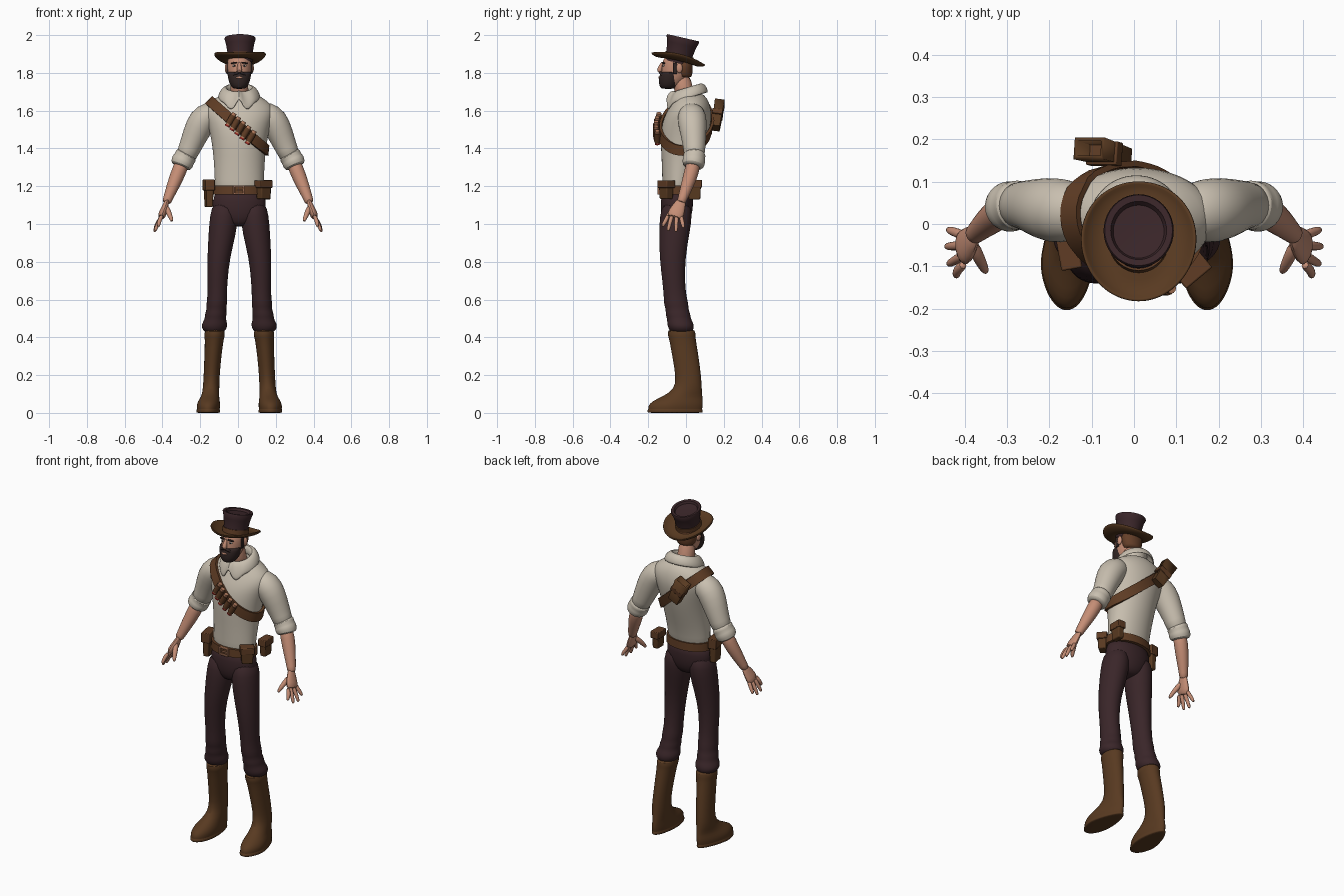
import bpy, bmesh, math
from math import sin, cos, pi, radians
from mathutils import Vector, Matrix
from mathutils.bvhtree import BVHTree

if "Cube" in bpy.data.objects:
    bpy.data.objects.remove(bpy.data.objects["Cube"], do_unlink=True)


def material(name, *rgb):
    m = bpy.data.materials.new(name)
    m.use_nodes = True
    m.diffuse_color = (*rgb, 1)
    m.node_tree.nodes["Principled BSDF"].inputs["Base Color"].default_value = (*rgb, 1)
    return m


SHIRT = material("cream_cloth", .58, .52, .43)
SKIN = material("skin", .56, .27, .18)
LEATHER = material("brown_leather", .098, .042, .015)
STRAP = material("red_brown_leather", .115, .046, .018)
DARK = material("dark_plum_cloth", .042, .019, .022)
BEARD = material("dark_beard", .03, .018, .017)
HAIR = material("brown_hair", .13, .05, .022)
RED = material("red_shell", .35, .02, .015)
COPPER = material("copper", .45, .2, .11)
WHITE = material("eye_white", .6, .55, .5)


def finish(name, bm, mat, sub=0, bevel=0, solid=0, offset=1, angle=50):
    """Turn a bmesh into a smooth-shaded object with its modifiers."""
    bmesh.ops.recalc_face_normals(bm, faces=bm.faces)
    me = bpy.data.meshes.new(name)
    bm.to_mesh(me)
    bm.free()
    me.materials.append(mat)
    ob = bpy.data.objects.new(name, me)
    bpy.context.collection.objects.link(ob)
    bpy.ops.object.select_all(action='DESELECT')
    ob.select_set(True)
    bpy.context.view_layer.objects.active = ob
    bpy.ops.object.shade_smooth_by_angle(angle=radians(angle))
    if solid:
        m = ob.modifiers.new("thickness", 'SOLIDIFY')
        m.thickness, m.offset = solid, offset
    if bevel:
        m = ob.modifiers.new("soft_edges", 'BEVEL')
        m.width, m.segments = bevel, 2
    if sub:
        m = ob.modifiers.new("smooth", 'SUBSURF')
        m.levels = m.render_levels = sub
    return ob


def skin(name, loops, mat, caps=True, closed=False, **kw):
    """Bridge a list of closed point loops."""
    bm = bmesh.new()
    rows = [[bm.verts.new(p) for p in lp] for lp in loops]
    n = len(rows[0])
    for a, b in zip(rows, rows[1:] + rows[:1] if closed else rows[1:]):
        for i in range(n):
            bm.faces.new((a[i], a[(i + 1) % n], b[(i + 1) % n], b[i]))
    if caps and not closed:
        bm.faces.new(rows[0])
        bm.faces.new(rows[-1])
    return finish(name, bm, mat, **kw)


def loft(name, rings, mat, cx=0, side=1, n=20, sub=1, **kw):
    """Level ellipses (x, y, z, rx, ry)."""
    turn = [2 * pi * i / n for i in range(n)]
    return skin(name, [[(cx + side * (x + rx * cos(a)), y + ry * sin(a), z) for a in turn]
                       for x, y, z, rx, ry in rings], mat, sub=sub, **kw)


def tube(name, pts, mat, side=1, n=12, flat=1, sub=1):
    """Round limb along points (x, y, z, r)."""
    c = [Vector((side * p[0], p[1], p[2])) for p in pts]
    loops = []
    for i, p in enumerate(pts):
        t = (c[min(i + 1, len(c) - 1)] - c[max(i - 1, 0)]).normalized()
        v = (Vector((0, 1, 0)) - t * t.y).normalized()
        u = v.cross(t)
        loops.append([c[i] + p[3] * (u * cos(a) * flat + v * sin(a))
                      for a in (2 * pi * k / n for k in range(n))])
    return skin(name, loops, mat, sub=sub)


def box(name, at, size, mat, rot=(0, 0, 0), bevel=.006, taper=1, open_top=False):
    bm = bmesh.new()
    bmesh.ops.create_cube(bm, size=1, matrix=Matrix.Diagonal((*size, 1)))
    for v in bm.verts:
        if v.co.z < 0:
            v.co.x *= taper
            v.co.y *= taper
    if open_top:
        bmesh.ops.delete(bm, geom=[f for f in bm.faces if f.normal.z > .9], context='FACES')
    ob = finish(name, bm, mat, bevel=0 if open_top else bevel,
                solid=.012 if open_top else 0, offset=-1, angle=30)
    ob.location, ob.rotation_euler = at, [radians(r) for r in rot]
    return ob


def ball(name, at, size, mat):
    bm = bmesh.new()
    bmesh.ops.create_uvsphere(bm, u_segments=16, v_segments=10, radius=1,
                              matrix=Matrix.Translation(at) @ Matrix.Diagonal((*size, 1)))
    return finish(name, bm, mat)


# Shirt body
torso = loft("shirt_body", [
    (0, -.045, 1.17, .126, .08), (0, -.042, 1.2, .13, .083), (0, -.035, 1.27, .132, .092),
    (0, -.022, 1.36, .137, .108), (0, -.01, 1.46, .15, .127), (0, .004, 1.54, .172, .13),
    (0, .015, 1.59, .188, .12), (0, .022, 1.63, .175, .105), (0, .025, 1.665, .13, .088),
    (0, .015, 1.7, .07, .066)], SHIRT, cx=.007, n=28)

# Turned-down collar with two points at the front
collar = []
for r, z in ((.062, 1.675), (.06, 1.705), (.07, 1.722), (.088, 1.712), (.104, 1.688), (.11, 1.662)):
    loop = []
    for i in range(40):
        a = 2 * pi * i / 40
        x, y = r * cos(a), .006 + r * .98 * sin(a)
        d = abs((a - 1.5 * pi + pi) % (2 * pi) - pi)
        drop = .035 * max(0, 1 - abs(d - .42) / .4) - .04 * max(0, 1 - d / .2)
        loop.append((x + .006, y, z + .3 * y - drop * max(0, (r - .07) / .04)))
    collar.append(loop)
skin("collar", collar, SHIRT, caps=False, solid=.008, offset=0, sub=1)

# Sleeves, forearms and hands
for s, word in ((1, "left"), (-1, "right")):
    tube(word + "_sleeve", [(.1, .025, 1.585, .055), (.15, .03, 1.58, .074), (.19, .032, 1.55, .08),
         (.228, .04, 1.47, .069), (.258, .045, 1.395, .058), (.285, .043, 1.34, .056)], SHIRT, s, 16)
    tube(word + "_rolled_cuff", [(.268, .045, 1.375, .052), (.274, .045, 1.365, .062), (.285, .043, 1.345, .057),
         (.291, .042, 1.335, .063), (.304, .038, 1.308, .058), (.306, .037, 1.303, .044)], SHIRT, s, 16)
    tube(word + "_forearm", [(.285, .043, 1.35, .038), (.312, .032, 1.28, .042), (.345, .005, 1.2, .035),
         (.373, -.02, 1.13, .025), (.38, -.028, 1.11, .025)], SKIN, s)
    tube(word + "_palm", [(.372, -.02, 1.13, .024), (.383, -.034, 1.1, .033), (.397, -.052, 1.06, .046),
         (.41, -.062, 1.03, .043)], SKIN, s, flat=.48)
    for k, (tx, ty, tz) in enumerate(((.42, -.122, .985), (.437, -.094, .962),
                                      (.442, -.053, .957), (.438, -.014, .978))):
        by = -.094 + .022 * k
        tube(f"{word}_finger_{k + 1}", [(.4, by, 1.05, .012), (.418, by * .5 + ty * .5, 1.015, .0125),
             (tx, ty, tz + .01, .01), (tx, ty, tz, .006)], SKIN, s, 8)
    tube(word + "_thumb", [(.382, -.045, 1.095, .017), (.367, -.08, 1.06, .016), (.354, -.105, 1.03, .012),
         (.349, -.115, 1.012, .007)], SKIN, s, 8)

# Trousers and boots
loft("trouser_seat", [(0, -.045, 1.19, .127, .082), (0, -.048, 1.12, .145, .087), (0, -.05, 1.06, .142, .086),
                      (0, -.052, 1.01, .1, .07), (0, -.055, .985, .05, .045)], DARK, cx=.007)
for s, word in ((1, "left"), (-1, "right")):
    loft(word + "_trouser_leg", [
        (.078, -.05, 1.12, .06, .07), (.08, -.052, 1.05, .076, .088), (.09, -.062, .95, .074, .081),
        (.11, -.072, .82, .06, .069), (.116, -.066, .7, .054, .06), (.117, -.058, .62, .051, .06),
        (.12, -.052, .575, .056, .066), (.121, -.047, .55, .051, .06), (.125, -.042, .52, .059, .067),
        (.127, -.038, .5, .055, .063), (.13, -.03, .475, .067, .07), (.133, -.027, .455, .069, .07),
        (.132, -.024, .435, .058, .062), (.132, -.024, .425, .045, .05)], DARK, .007, s)
    boot = loft(word + "_boot", [
        (.13, -.024, .44, .046, .064), (.13, -.024, .435, .053, .073), (.131, -.022, .405, .055, .074),
        (.132, -.02, .398, .05, .07), (.14, -.003, .3, .045, .07), (.147, .014, .19, .042, .067),
        (.15, .012, .125, .044, .072), (.158, -.02, .085, .053, .107), (.163, -.046, .062, .062, .136),
        (.165, -.056, .035, .066, .146), (.165, -.057, .018, .062, .142), (.165, -.058, .016, .066, .147),
        (.165, -.058, .002, .066, .147), (.165, -.058, 0, .064, .145)], LEATHER, .007, s, n=28)
    for v in boot.data.vertices:          # narrow heel, outward toe
        if v.co.z < .1:
            k = max(0, min(1, (v.co.y + .1) / .18))
            mid = .007 + s * (.166 - .016 * k)
            v.co.x = mid + (v.co.x - .007 - s * .165) * (1 - .3 * k)

# Belt, buckle and pouches
loft("belt", [(0, -.045, z, .134 + d, .088 + d) for z, d in
              ((1.155, 0), (1.155, .008), (1.203, .006), (1.203, 0))], STRAP, cx=.007, n=32, sub=0)
for dx, dz, w, h in ((-.026, 0, .009, .046), (.026, 0, .009, .046), (0, .02, .06, .008), (0, -.02, .06, .008)):
    box("buckle_bar", (.005 + dx, -.144, 1.18 + dz), (w, .012, h), COPPER, bevel=.002)
box("buckle_tongue", (.01, -.146, 1.18), (.036, .008, .007), COPPER, bevel=.002)
for name, at, size, turn in (("front_left_pouch", (.135, -.105, 1.18), (.07, .05, .095), 40),
                             ("side_left_pouch", (.155, .045, 1.18), (.07, .04, .1), 90),
                             ("right_holder", (-.155, -.06, 1.16), (.085, .04, .14), -80)):
    box(name, at, size, LEATHER, (0, 0, turn), taper=.88)
    box(name + "_flap", (at[0], at[1], at[2] + size[2] * .33),
        (size[0] + .01, size[1] + .01, size[2] * .42), STRAP, (0, 0, turn), bevel=.004)

# Chest strap wrapped round the torso on a slanted plane
tree = BVHTree.FromObject(torso, bpy.context.evaluated_depsgraph_get())
SLOPE, MID = -.88, Vector((.005, 0, 1.515))


def on_torso(a):
    hit, normal, _, _ = tree.ray_cast(MID, Vector((cos(a), sin(a), SLOPE * cos(a))).normalized())
    return hit, normal


hits = [on_torso(2 * pi * i / 48) for i in range(48)]
loops = []
for i, (p, nrm) in enumerate(hits):
    t = (hits[(i + 1) % 48][0] - hits[i - 1][0]).normalized()
    w = t.cross(nrm).normalized() * .027
    base = p + nrm * .002
    out = nrm * .014
    loops.append([base - w, base + w, base + w + out, base - w + out])
skin("chest_strap", loops, STRAP, closed=True, angle=40)

# Cartridges on the front of the strap
across = Vector((.5, 0, .86))
for k in range(5):
    p, nrm = on_torso(1.5 * pi - .36 + k * .21)
    c = p + Vector((0, -.03, 0))
    for part, lo, hi, r, mat in (("loop", -.026, .026, .0165, STRAP), ("case", -.034, .04, .0125, COPPER),
                                 ("shell_end", -.042, -.033, .0135, RED)):
        a, b = c + across * lo, c + across * hi
        tube(f"cartridge_{part}_{k + 1}", [(*a, r), (*b, r)], mat, n=12, sub=0)

# Open holder on the back of the strap
box("back_holder", (-.07, .168, 1.575), (.08, .052, .155), LEATHER, (-8, -28, 0), taper=.8, open_top=True)
box("back_holder_band", (-.07, .166, 1.58), (.082, .056, .03), STRAP, (-8, -28, 0), bevel=.003).hide_render = False

# Neck, head and face
HX = .007
loft("neck", [(0, .005, 1.66, .055, .055), (0, -.015, 1.71, .047, .05), (0, -.025, 1.8, .046, .05)], SKIN, HX)
loft("head", [(0, -.08, 1.725, .025, .035), (0, -.075, 1.735, .04, .05), (0, -.062, 1.77, .056, .068),
              (0, -.052, 1.81, .064, .078), (0, -.048, 1.85, .066, .08), (0, -.046, 1.88, .06, .07),
              (0, -.046, 1.9, .045, .05)], SKIN, HX, n=24)
loft("beard", [(0, -.095, 1.715, .025, .03), (0, -.094, 1.722, .04, .045), (0, -.088, 1.75, .056, .057),
               (0, -.084, 1.785, .062, .058), (0, -.08, 1.802, .064, .054), (0, -.078, 1.808, .058, .046)],
     BEARD, HX, n=24)
loft("hair", [(0, -.008, 1.775, .045, .035), (0, -.01, 1.785, .055, .044), (0, -.01, 1.83, .068, .046),
              (0, -.01, 1.88, .066, .048)], HAIR, HX)
ball("mouth", (HX, -.142, 1.775), (.018, .005, .006), SKIN)
tube("nose", [(HX, -.122, 1.858, .008), (HX, -.133, 1.835, .011), (HX, -.143, 1.815, .015),
              (HX, -.134, 1.803, .012)], SKIN)
for s in (1, -1):
    tube("moustache", [(HX, -.137, 1.803, .009), (HX + s * .02, -.134, 1.799, .009),
                       (HX + s * .04, -.118, 1.782, .006)], BEARD, n=8)
    ball("ear", (HX + s * .067, -.035, 1.825), (.01, .017, .026), SKIN)
    box("sideburn", (HX + s * .064, -.058, 1.825), (.01, .022, .06), BEARD, bevel=.003)
    ball("eye", (HX + s * .026, -.118, 1.838), (.011, .006, .006), WHITE)
    ball("pupil", (HX + s * .026, -.123, 1.838), (.005, .003, .005), BEARD)
    box("eyebrow", (HX + s * .028, -.12, 1.853), (.034, .012, .008), BEARD, (0, s * 8, s * 14), bevel=.003)

# Hat, tipped back
tip = Matrix.Translation((.011, -.042, 1.868)) @ Matrix.Rotation(radians(-13), 4, 'X')


def hat_part(name, profile, mat, curl=0, stretch=1.07, **kw):
    loops = []
    for r, z in profile:
        ring = [2 * pi * i / 40 for i in range(40)]
        loops.append([tip @ Vector((r * cos(a), r * stretch * sin(a),
                      z + curl * cos(a) ** 2 * max(0, r - .07) / .065)) for a in ring])
    return skin(name, loops, mat, **kw)


hat_part("hat_crown", [(.064, -.015), (.066, .0), (.067, .04), (.074, .085), (.083, .115), (.08, .121),
                       (.066, .119), (.06, .107), (.03, .104)], DARK)
hat_part("hat_brim", [(.062, .002), (.085, -.006), (.11, -.006), (.128, 0), (.136, .008)], LEATHER,
         curl=.026, caps=False, solid=.009, offset=0, sub=1)
hat_part("hat_band", [(.066, 0), (.071, 0), (.0715, .03), (.066, .03)], STRAP)
